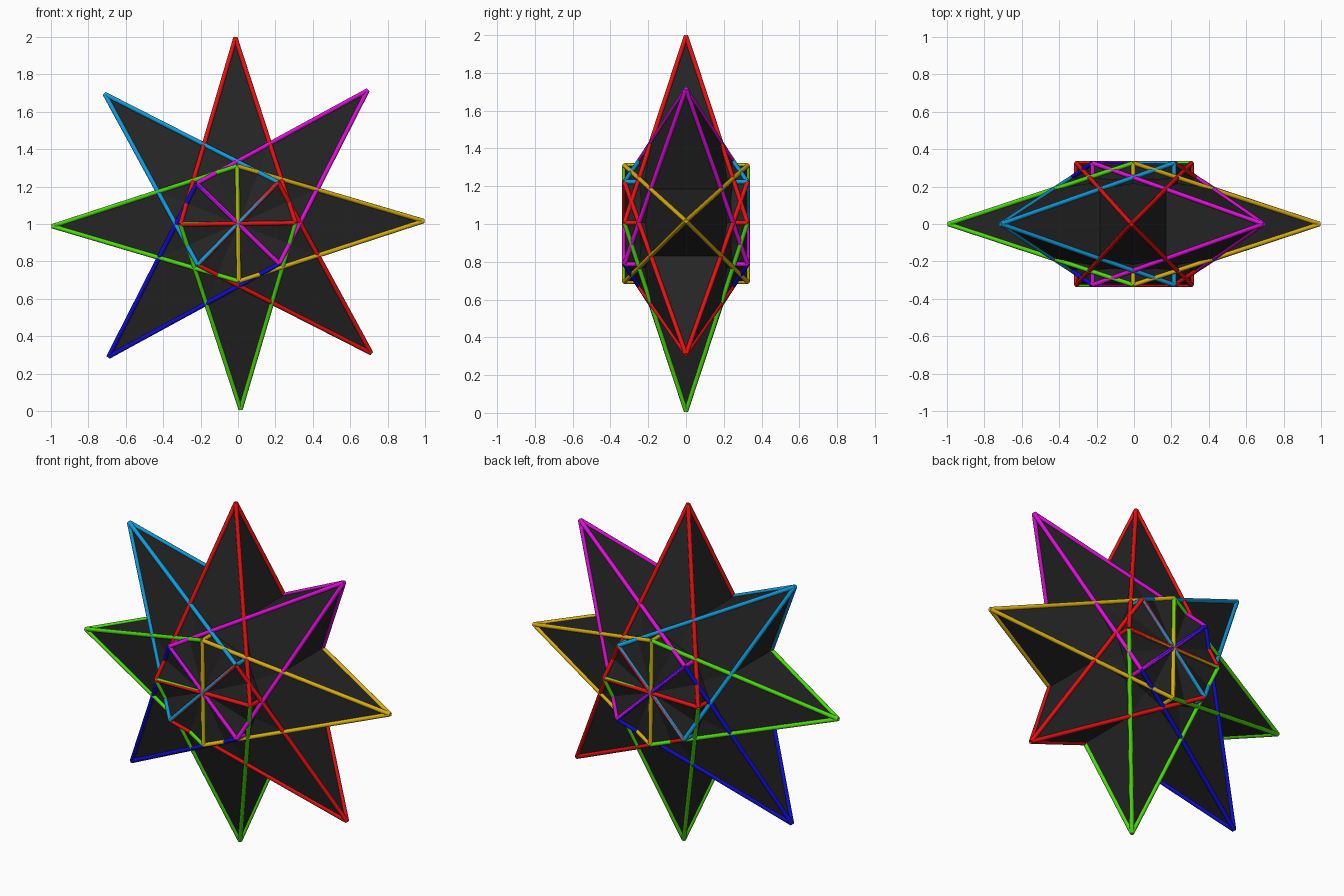
import bpy, bmesh, math
from mathutils import Vector, Matrix

cube = bpy.data.objects.get("Cube")
if cube:
    bpy.data.objects.remove(cube, do_unlink=True)

CENTRE = Vector((0, 0, 1.002))
REACH = 0.993      # centre to tip
HALF_W = 0.308     # base half width, across the star
HALF_D = 0.326     # base half depth, along y
RADIUS = 0.012     # edge tube radius
TILT = math.radians(0.8)


def material(name, rgb):
    m = bpy.data.materials.new(name)
    m.use_nodes = True
    colour = (*rgb, 1)
    m.diffuse_color = colour
    m.node_tree.nodes["Principled BSDF"].inputs["Base Color"].default_value = colour
    return m


panel = material("charcoal", (0.018, 0.018, 0.018))
red = material("red", (0.8, 0.005, 0.005))
green = material("green", (0.07, 0.7, 0.003))
blue = material("blue", (0.005, 0.004, 0.68))
yellow = material("yellow", (0.7, 0.43, 0.004))
magenta = material("magenta", (0.72, 0.004, 0.68))
sky = material("sky_blue", (0.005, 0.33, 0.7))


def finish(bm, name, mat):
    bmesh.ops.recalc_face_normals(bm, faces=bm.faces)
    mesh = bpy.data.meshes.new(name)
    bm.to_mesh(mesh)
    bm.free()
    mesh.materials.append(mat)
    ob = bpy.data.objects.new(name, mesh)
    bpy.context.collection.objects.link(ob)
    return ob


def add_tube(bm, a, b):
    d = b - a
    turn = d.to_track_quat('Z', 'Y').to_matrix().to_4x4()
    bmesh.ops.create_cone(bm, cap_ends=True, segments=12, radius1=RADIUS,
                          radius2=RADIUS, depth=d.length,
                          matrix=Matrix.Translation((a + b) / 2) @ turn)


def spike(name, angle, mat):
    out = Vector((math.cos(angle), 0, math.sin(angle)))
    side = Vector((-out.z, 0, out.x))
    depth = Vector((0, HALF_D, 0))
    tip = CENTRE + out * REACH
    base = [CENTRE + side * HALF_W * s + depth * t
            for s, t in ((-1, -1), (1, -1), (1, 1), (-1, 1))]

    # dark pyramid body
    bm = bmesh.new()
    corners = [bm.verts.new(p) for p in base]
    top = bm.verts.new(tip)
    bm.faces.new(corners)
    for i in range(4):
        bm.faces.new((corners[i], corners[(i + 1) % 4], top))
    finish(bm, name + "_body", panel)

    # coloured tubes on every edge
    bm = bmesh.new()
    for i in range(4):
        add_tube(bm, base[i], base[(i + 1) % 4])
        add_tube(bm, base[i], tip)
    frame = finish(bm, name + "_frame", mat)
    bpy.ops.object.select_all(action='DESELECT')
    frame.select_set(True)
    bpy.context.view_layer.objects.active = frame
    bpy.ops.object.shade_smooth_by_angle(angle=math.radians(40))


# eight spikes, counterclockwise from the model's left
spikes = (("left_spike", yellow), ("upper_left_spike", magenta),
          ("top_spike", red), ("upper_right_spike", sky),
          ("right_spike", green), ("lower_right_spike", blue),
          ("bottom_spike", green), ("lower_left_spike", red))
for n, (name, mat) in enumerate(spikes):
    spike(name, n * math.pi / 4 + TILT, mat)
